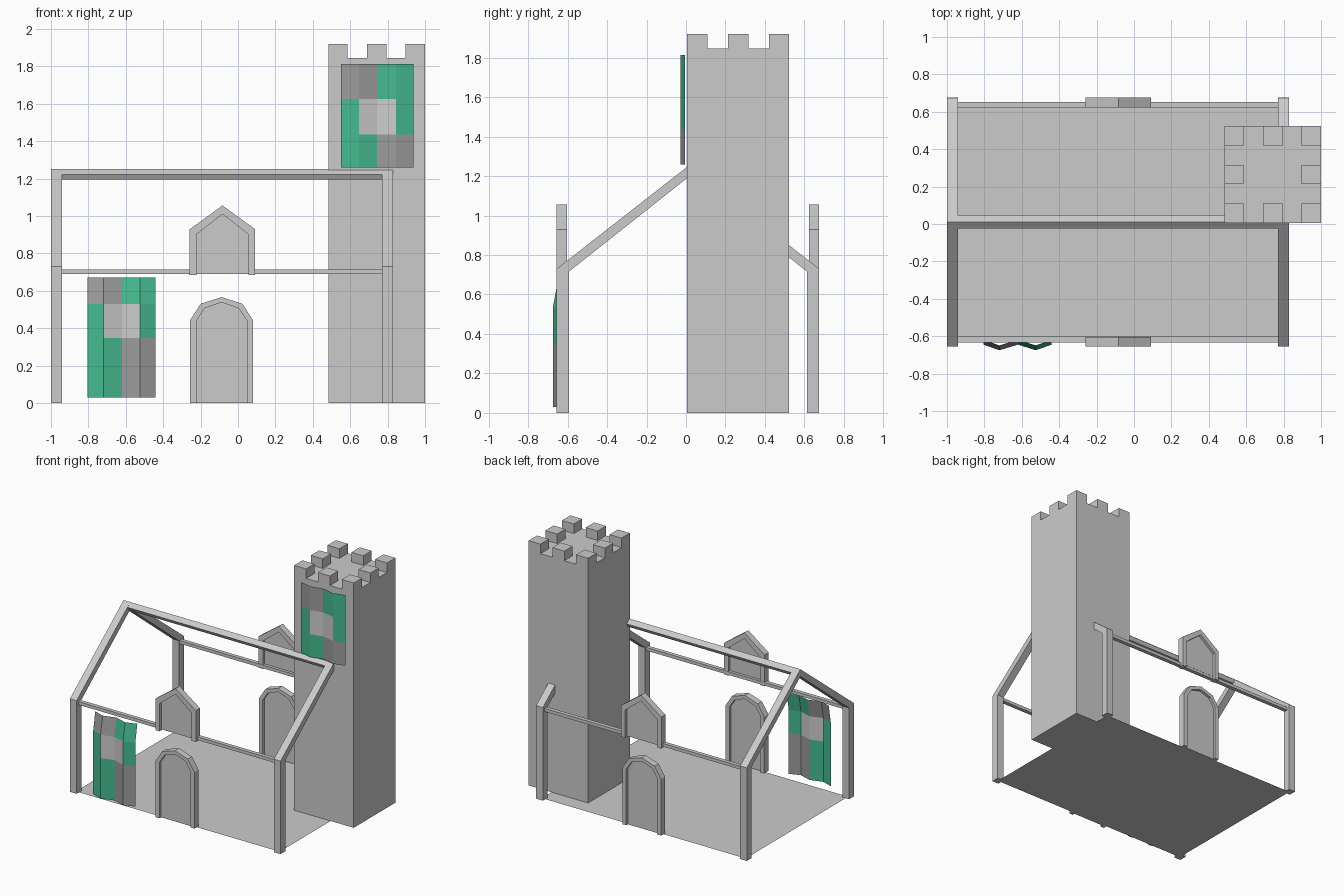
import bpy, bmesh
from mathutils import Vector

if "Cube" in bpy.data.objects:
    bpy.data.objects.remove(bpy.data.objects["Cube"])

# ---------- colours ----------
def material(name, rgb):
    m = bpy.data.materials.new(name)
    m.diffuse_color = (*rgb, 1)
    m.use_nodes = True
    m.node_tree.nodes["Principled BSDF"].inputs["Base Color"].default_value = m.diffuse_color
    return m

STONE = material("pale_stone", (0.60, 0.60, 0.60))
GREY = material("banner_grey", (0.33, 0.33, 0.33))
GREEN = material("banner_green", (0.06, 0.49, 0.28))

CX, CY = -0.086, 0.01       # middle of the hall

# ---------- helpers ----------
def finish(name, bm, mats=(STONE,), normals=True):
    if normals:
        bmesh.ops.recalc_face_normals(bm, faces=bm.faces)
    me = bpy.data.meshes.new(name)
    bm.to_mesh(me)
    bm.free()
    for m in mats:
        me.materials.append(m)
    ob = bpy.data.objects.new(name, me)
    bpy.context.collection.objects.link(ob)
    return ob

def prism(name, points, axis, a, b):
    """Extrude a 2D outline along x (points are y,z) or y (points are x,z)."""
    bm = bmesh.new()
    place = (lambda p, d: (d, p[0], p[1])) if axis == 'x' else (lambda p, d: (p[0], d, p[1]))
    face = bm.faces.new([bm.verts.new(place(p, a)) for p in points])
    res = bmesh.ops.extrude_face_region(bm, geom=[face])
    step = Vector(place((0, 0), b - a))
    bmesh.ops.translate(bm, vec=step, verts=[v for v in res["geom"] if isinstance(v, bmesh.types.BMVert)])
    return finish(name, bm)

def box(name, x0, x1, y0, y1, z0, z1):
    return prism(name, [(x0, z0), (x1, z0), (x1, z1), (x0, z1)], 'y', y0, y1)

# ---------- floor ----------
bm = bmesh.new()
bm.faces.new([bm.verts.new(p) for p in
              ((-0.97, -0.625, 0), (0.80, -0.625, 0), (0.80, 0.645, 0), (-0.97, 0.645, 0))])
finish("floor", bm, normals=False)

# ---------- timber frame: posts, rafters, eave beams, ridge ----------
for end, x0, x1 in (("left", -1.0, -0.942), ("right", 0.77, 0.828)):
    for side, s in (("front", -1), ("back", 1)):
        Y = lambda d: CY + s * d
        prism(f"post_{end}_{side}",
              [(Y(0.665), 0), (Y(0.604), 0), (Y(0.604), 0.715), (Y(0.665), 0.73)], 'x', x0, x1)
        prism(f"rafter_{end}_{side}",
              [(Y(0.665), 0.73), (Y(0.604), 0.715), (Y(0), 1.193), (Y(0), 1.25)], 'x', x0, x1)
for side, s in (("front", -1), ("back", 1)):
    ys = sorted((CY + s * 0.612, CY + s * 0.643))
    box(f"eave_beam_{side}", -0.942, 0.77, *ys, 0.69, 0.715)
prism("ridge_beam", [(CY, 1.25), (CY + 0.035, 1.222), (CY + 0.02, 1.195),
                     (CY - 0.02, 1.195), (CY - 0.035, 1.222)], 'x', -0.942, 0.77)

# ---------- doors and dormer windows, front and back ----------
def opening(name, outer, inner, panel_z, ys, xc):
    """Outlines are right halves from foot to peak, mirrored to a full arch."""
    full = lambda h: [(xc + x, z) for x, z in h] + [(xc - x, z) for x, z in reversed(h) if x]
    out, inn = full(outer), full(inner)
    y0, y1 = sorted(ys)
    prism(name + "_frame", out + inn[::-1], 'y', y0, y1)
    panel = [(x, max(z, panel_z)) for x, z in inn]
    mid = (y0 + y1) / 2
    prism(name + "_panel", panel, 'y', mid - 0.005, mid + 0.005)

door_out = [(0.168, 0), (0.168, 0.443), (0.112, 0.53), (0, 0.566)]
door_in = [(0.135, 0), (0.135, 0.44), (0.09, 0.507), (0, 0.538)]
win_out = [(0.175, 0.683), (0.175, 0.929), (0, 1.056)]
win_in = [(0.138, 0.683), (0.138, 0.902), (0, 1.01)]
for side, s in (("front", -1), ("back", 1)):
    ys = (CY + s * 0.614, CY + s * 0.665)
    opening(f"door_{side}", door_out, door_in, 0, ys, CX - 0.002)
    opening(f"window_{side}", win_out, win_in, 0.71, ys, CX + 0.003)

# ---------- tower with battlements ----------
TX, TY, W, RIM, TOP = 0.483, 0.006, 0.517, 1.845, 1.92
bm = bmesh.new()
n, step = 5, W / 5
grid = [[bm.verts.new((TX + i * step, TY + j * step, RIM)) for j in range(n + 1)] for i in range(n + 1)]
cells = {(i, j): bm.faces.new((grid[i][j], grid[i + 1][j], grid[i + 1][j + 1], grid[i][j + 1]))
         for i in range(n) for j in range(n)}
# walls and base
rim = [e for e in bm.edges if e.is_boundary]
res = bmesh.ops.extrude_edge_only(bm, edges=rim)
low = [v for v in res["geom"] if isinstance(v, bmesh.types.BMVert)]
for v in low:
    v.co.z = 0
bmesh.ops.contextual_create(bm, geom=[e for e in bm.edges if e.is_boundary])
# raised merlons on alternate rim cells
for (i, j), f in cells.items():
    if (i in (0, 4) or j in (0, 4)) and i % 2 == 0 and j % 2 == 0:
        up = bmesh.ops.extrude_discrete_faces(bm, faces=[f])["faces"]
        for v in up[0].verts:
            v.co.z = TOP
finish("tower", bm)

# ---------- folded cloth banners ----------
def banner(name, xs, zs, y_of):
    bm = bmesh.new()
    v = [[bm.verts.new((x, y_of(c, r), z)) for c, x in enumerate(xs)] for r, z in enumerate(zs)]
    for r in range(3):
        for c in range(4):
            f = bm.faces.new((v[r][c], v[r][c + 1], v[r + 1][c + 1], v[r + 1][c]))
            if r == 1 and c in (1, 2):
                f.material_index = 0          # centre patch
            elif c < 2:
                f.material_index = 1 if r == 2 else 2
            else:
                f.material_index = 1 if r == 0 else 2
    finish(name, bm, (STONE, GREY, GREEN), normals=False)

banner("hall_banner", [-0.805, -0.72, -0.62, -0.525, -0.44], [0.03, 0.347, 0.53, 0.67],
       lambda c, r: (-0.675 if c % 2 else -0.645) + (0.026 if r == 3 else 0))
banner("tower_banner", [0.55, 0.646, 0.742, 0.844, 0.937], [1.258, 1.436, 1.625, 1.812],
       lambda c, r: -0.028 if c % 2 else -0.004)
